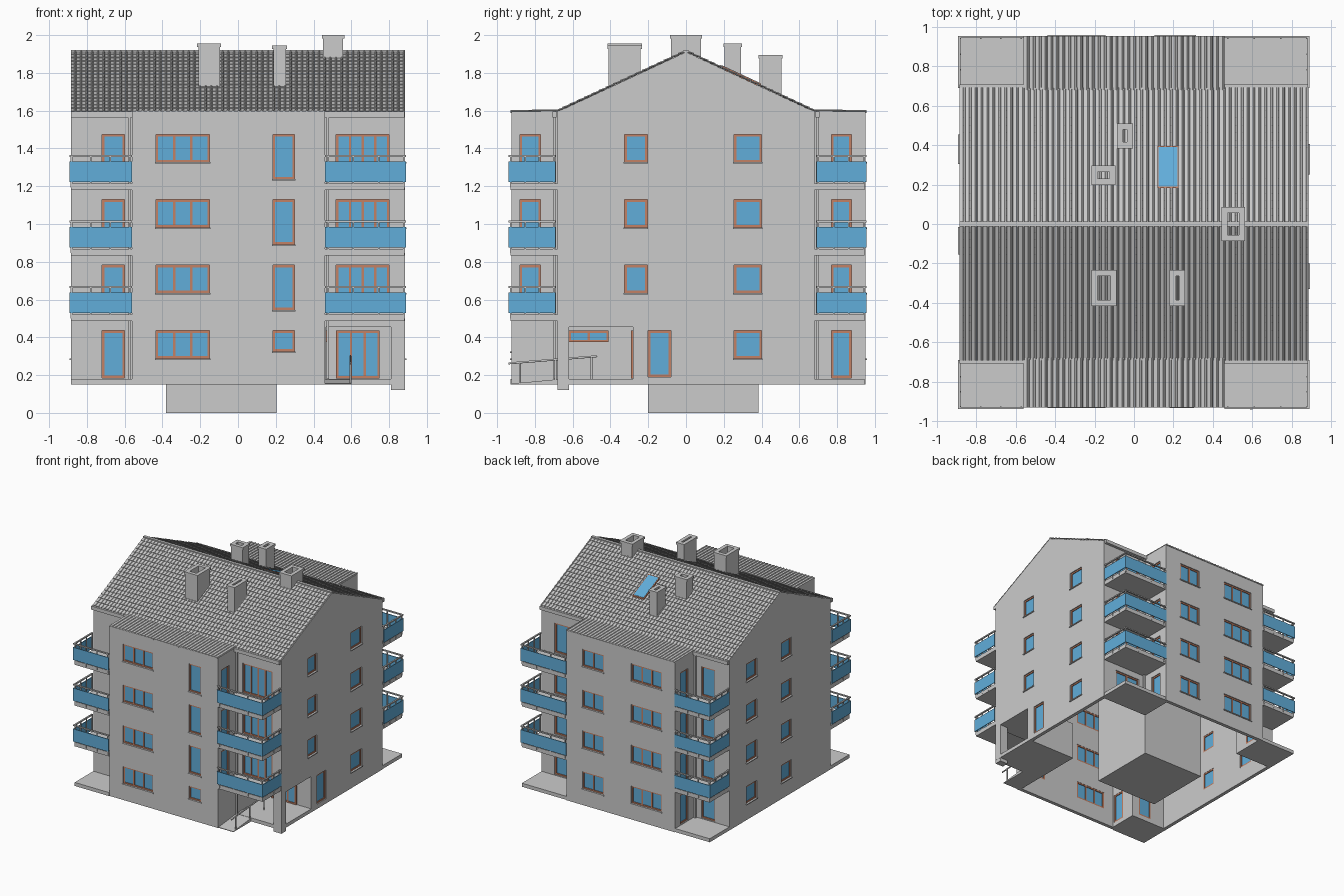
import bpy, bmesh, math
from mathutils import Vector

if "Cube" in bpy.data.objects:
    bpy.data.objects.remove(bpy.data.objects["Cube"])

def material(name, col):
    m = bpy.data.materials.new(name)
    m.diffuse_color = (*col, 1)
    m.use_nodes = True
    m.node_tree.nodes["Principled BSDF"].inputs["Base Color"].default_value = m.diffuse_color
    return m

BLUE = material("glass_blue", (0.12, 0.42, 0.70))
BROWN = material("frame_brown", (0.55, 0.22, 0.13))
parts = {}          # part name -> list of (low corner, high corner)

def box(name, x0, x1, y0, y1, z0, z1):
    parts.setdefault(name, []).append((x0, x1, y0, y1, z0, z1))

def finish(name, bm, mat=None):
    me = bpy.data.meshes.new(name)
    bm.to_mesh(me)
    bm.free()
    ob = bpy.data.objects.new(name, me)
    bpy.context.collection.objects.link(ob)
    if mat:
        me.materials.append(mat)
    return ob

def build(name, mat=None):
    bm = bmesh.new()
    for x0, x1, y0, y1, z0, z1 in parts[name]:
        g = bmesh.ops.create_cube(bm, size=1)["verts"]
        bmesh.ops.scale(bm, verts=g, vec=(x1 - x0, y1 - y0, z1 - z0))
        bmesh.ops.translate(bm, verts=g, vec=((x0 + x1) / 2, (y0 + y1) / 2, (z0 + z1) / 2))
    return finish(name, bm, mat)

X, Y, PL, PR, YF, YB = 0.885, 0.68, -0.56, 0.46, -0.925, 0.95
T, FLOOR, RISE = 0.03, 0.15, 0.3467

# hollow outer walls around the cross-shaped plan
def plan(o):
    l, r = PL + o, PR - o
    return [(-X + o, -Y + o), (l, -Y + o), (l, YF + o), (r, YF + o), (r, -Y + o), (X - o, -Y + o),
            (X - o, Y - o), (r, Y - o), (r, YB - o), (l, YB - o), (l, Y - o), (-X + o, Y - o)]

bm = bmesh.new()
rings = [[bm.verts.new((x, y, z)) for x, y in plan(o)]
         for o, z in ((0, FLOOR), (0, 1.595), (T, 1.595), (T, FLOOR))]
for a, b in zip(rings, rings[1:] + rings[:1]):
    for i in range(12):
        j = (i + 1) % 12
        bm.faces.new((a[i], a[j], b[j], b[i]))
bmesh.ops.recalc_face_normals(bm, faces=bm.faces[:])
walls = finish("outer_walls", bm)

# windows: framed panes set into a wall plane
def window(axis, pos, sign, u0, u1, z0, z1, panes=1, cut=True, sill=False):
    def put(name, a, b, d0, d1, za, zb):
        p, q = sorted((pos + sign * d0, pos + sign * d1))
        box(name, *((a, b, p, q) if axis == "y" else (p, q, a, b)), za, zb)
    f = 0.012
    if cut:
        put("cutter", u0, u1, -0.06, 0.03, z0, z1)
    d0, d1 = (-0.028, -0.008) if cut else (-0.005, 0.012)
    put("window_frames", u0, u1, d0, d1, z0, z0 + f)
    put("window_frames", u0, u1, d0, d1, z1 - f, z1)
    w = (u1 - u0 - f) / panes
    for i in range(panes + 1):
        put("window_frames", u0 + i * w, u0 + i * w + f, d0, d1, z0 + f, z1 - f)
    put("window_glass", u0 + f, u1 - f, d0 + 0.006, d1 - 0.006, z0 + f, z1 - f)
    if sill:
        put("window_sills", u0 - 0.005, u1 + 0.005, -0.01, 0.008, z0 - 0.008, z0)

for k in range(4):
    h = k * RISE
    lo, hi, door = 0.288 + h, 0.435 + h, (0.185 if k == 0 else 0.183 + h)
    window("y", YF, -1, -0.435, -0.15, lo, hi, 3, sill=True)
    window("y", YF, -1, 0.185, 0.30, 0.325 if k == 0 else 0.198 + h, hi, sill=True)
    window("y", YB, 1, -0.435, -0.15, lo, hi, 3, sill=True)
    window("y", YB, 1, 0.11, 0.31, lo, hi, 2, sill=True)
    window("x", X, 1, 0.255, 0.40, lo, hi, sill=True)
    if k:
        window("x", X, 1, -0.325, -0.205, lo, hi, sill=True)
        window("y", -Y, -1, 0.52, 0.80, door, hi, 4)
        window("x", PR, 1, -0.88, -0.77, door, hi)
    window("x", -X, -1, 0.31, 0.45, lo, hi, sill=True)
    window("x", -X, -1, -0.15, -0.02, lo, hi, sill=True)
    # balcony doors in the corner recesses
    window("y", -Y, -1, -0.72, -0.60, door, hi)
    window("x", PL, -1, -0.88, -0.77, door, hi)
    window("y", Y, 1, -0.75, -0.62, door, hi)
    window("y", Y, 1, 0.52, 0.76, door, hi, 2)
    for px, s in ((PL, -1), (PR, 1)):
        window("x", px, s, 0.77, 0.875, door, hi)
window("x", X, 1, -0.20, -0.08, 0.19, 0.435)

# covered entrance cut from the front right corner
box("cutter", 0.465, 0.81, -0.75, -0.63, 0.10, 0.455)
box("cutter", 0.83, 0.95, -0.62, -0.28, 0.10, 0.455)
box("entrance_pillar", 0.81, 0.884, -0.679, -0.62, FLOOR - 0.03, 0.46)
box("entrance_walls", PR - 0.03, 0.87, -0.28, -0.25, FLOOR, 0.47)
box("entrance_walls", PR - 0.03, PR, -0.68, -0.28, FLOOR, 0.47)
box("entrance_ceiling", PR, 0.87, -0.66, -0.28, 0.455, 0.475)
box("entrance_floor", PR, X, -0.68, -0.28, FLOOR, 0.18)
window("y", -0.28, -1, 0.52, 0.75, 0.182, 0.435, 3, cut=False)
window("x", PR, 1, -0.62, -0.41, 0.375, 0.435, 2, cut=False)

cutter = build("cutter")
cutter.hide_render = True
mod = walls.modifiers.new("openings", "BOOLEAN")
mod.operation, mod.object, mod.solver = "DIFFERENCE", cutter, "EXACT"
mod.use_self = True
dg = bpy.context.evaluated_depsgraph_get()
mesh = bpy.data.meshes.new_from_object(walls.evaluated_get(dg))
walls.modifiers.clear()
walls.data = mesh
bpy.data.objects.remove(cutter)

# stair core reaching below the ground floor
box("core_block", -0.38, 0.205, -0.20, 0.385, 0.0, 1.55)

# triangular gable ends
for s, name in ((-1, "gable_left"), (1, "gable_right")):
    bm = bmesh.new()
    f = bm.faces.new([bm.verts.new((s * X, y, z)) for y, z in ((-Y, 1.594), (Y, 1.594), (0, 1.91))])
    g = bmesh.ops.extrude_face_region(bm, geom=[f])["geom"]
    bmesh.ops.translate(bm, vec=(-s * T, 0, 0), verts=[v for v in g if isinstance(v, bmesh.types.BMVert)])
    bmesh.ops.recalc_face_normals(bm, faces=bm.faces[:])
    finish(name, bm)

# ribbed tile sheets: rows of small steps with ribs running down the slope
def roof_sheet(name, x0, x1, low, high, rows, step):
    a, b = Vector((0, *low)), Vector((0, *high))
    d = b - a
    n = Vector((0, -d.z, d.y)).normalized()
    n = n if n.z > 0 else -n
    cols = round((x1 - x0) / 0.03)
    xs = [(x0 + (i + t) * (x1 - x0) / cols, h) for i in range(cols)
          for t, h in ((0, 0), (0.6, 0), (0.7, 1), (0.9, 1))] + [(x1, 0)]
    bm = bmesh.new()
    lines = [[bm.verts.new(Vector((x, 0, 0)) + a + d * ((r + e) / rows) + n * (h * 0.005 + (1 - e) * step))
              for x, h in xs] for r in range(rows) for e in (0, 1)]
    for p, q in zip(lines, lines[1:]):
        for i in range(len(xs) - 1):
            f = (p[i], p[i + 1], q[i + 1], q[i])
            bm.faces.new(f if d.y > 0 else f[::-1])
    ob = finish(name, bm)
    m = ob.modifiers.new("thickness", "SOLIDIFY")
    m.thickness, m.offset = 0.01, -1

for s, side, yo in ((-1, "front", YF), (1, "back", YB)):
    roof_sheet("roof_slope_" + side, -X, X, (s * 0.69, 1.594), (0, 1.915), 18, 0.004)
    roof_sheet("projection_roof_" + side, PL, PR, (yo + s * 0.005, 1.598), (s * Y, 1.602), 1, 0)
box("ridge_cap", -X, X, -0.012, 0.012, 1.908, 1.921)

# roof window lying on the back slope
def skylight(name, grow, lift, mat):
    bm = bmesh.new()
    x0, x1, y0, y1 = 0.125 - grow, 0.22 + grow, 0.19 - grow, 0.39 + grow
    pts = [(x, y, 1.915 - 0.465 * y + lift) for x, y in ((x0, y0), (x1, y0), (x1, y1), (x0, y1))]
    f = bm.faces.new([bm.verts.new(p) for p in pts])
    g = bmesh.ops.extrude_face_region(bm, geom=[f])["geom"]
    bmesh.ops.translate(bm, vec=(0, 0, -0.02), verts=[v for v in g if isinstance(v, bmesh.types.BMVert)])
    bmesh.ops.recalc_face_normals(bm, faces=bm.faces[:])
    finish(name, bm, mat)

skylight("skylight_frame", 0.007, 0.012, BROWN)
skylight("skylight_glass", 0, 0.014, BLUE)

# open chimneys with a wider rim
def tube(name, x0, x1, y0, y1, z0, z1, t):
    for a, b in ((x0, x0 + t), (x1 - t, x1)):
        box(name, a, b, y0, y1, z0, z1)
    for a, b in ((y0, y0 + t), (y1 - t, y1)):
        box(name, x0 + t, x1 - t, a, b, z0, z1)

for x0, x1, y0, y1, top in ((-0.21, -0.095, -0.41, -0.24, 1.955), (0.187, 0.253, -0.41, -0.24, 1.945),
                            (0.45, 0.557, -0.08, 0.08, 2.0), (-0.21, -0.10, 0.205, 0.29, 1.955),
                            (-0.08, -0.01, 0.39, 0.505, 1.895)):
    base = 1.90 - 0.47 * max(abs(y0), abs(y1))
    tube("chimneys", x0, x1, y0, y1, base, top - 0.018, 0.025)
    tube("chimney_rims", x0 - 0.006, x1 + 0.006, y0 - 0.006, y1 + 0.006, top - 0.018, top, 0.031)

# corner balconies, gutters, downpipes and ground slabs
for sx, xi, xo in ((-1, PL, -0.893), (1, PR, 0.89)):
    for sy, yi, yo in ((-1, -Y, -0.94), (1, Y, 0.955)):
        xa, xb = sorted((xi, xo - sx * 0.008))
        ya, yb = sorted((yi, yo - sy * 0.01))
        if (sx, sy) != (1, -1):
            box("ground_slabs", xa, xb, ya, yb, FLOOR, 0.18)
        ga, gb = sorted((yi + sy * 0.005, yi + sy * 0.028))
        box("gutters", xa, xb, ga, gb, 1.565, 1.595)
        pa, pb = sorted((xi + sx * 0.008, xi + sx * 0.022))
        qa, qb = sorted((yi + sy * 0.008, yi + sy * 0.022))
        box("downpipes", pa, pb, qa, qb, 0.18, 1.57)
        for k in range(3):
            z = 0.487 + k * RISE
            box("balcony_slabs", xa, xb, ya, yb, z, z + 0.035)
            xs, ys = sorted((xi, xo)), sorted((yi + sy * 0.01, yo))
            fx, fy = sorted((xo, xo - sx * 0.006)), sorted((yo, yo - sy * 0.006))
            box("balcony_glass", *xs, *fy, z + 0.043, z + 0.150)
            box("balcony_glass", *fx, *ys, z + 0.043, z + 0.150)
            box("handrails", *xs, *sorted((yo, yo - sy * 0.012)), z + 0.174, z + 0.184)
            box("handrails", *sorted((xo, xo - sx * 0.012)), *ys, z + 0.174, z + 0.184)
            for i in range(4):
                px = xi + (xo - sx * 0.012 - xi) * (0.04 + 0.96 * i / 3)
                py = yi + (yo - sy * 0.012 - yi) * (0.08 + 0.92 * i / 3)
                qy, qx = yo - sy * 0.011, xo - sx * 0.011
                for cx, cy in ((px, qy), (qx, py)):
                    box("rail_posts", cx - 0.004, cx + 0.004, cy - 0.004, cy + 0.004, z + 0.012, z + 0.176)

# entrance ramp with sloping handrail
bm = bmesh.new()
f = bm.faces.new([bm.verts.new((PR, y, z)) for y, z in ((-0.92, 0.15), (-0.66, 0.15), (-0.66, 0.18), (-0.92, 0.155))])
g = bmesh.ops.extrude_face_region(bm, geom=[f])["geom"]
bmesh.ops.translate(bm, vec=(0.14, 0, 0), verts=[v for v in g if isinstance(v, bmesh.types.BMVert)])
bmesh.ops.recalc_face_normals(bm, faces=bm.faces[:])
finish("entrance_ramp", bm)
cu = bpy.data.curves.new("ramp_handrail", "CURVE")
cu.dimensions, cu.bevel_depth, cu.bevel_resolution = "3D", 0.006, 1
for path in (((-0.94, 0.262), (-0.47, 0.30)), ((-0.88, 0.155), (-0.88, 0.265)),
             ((-0.69, 0.17), (-0.69, 0.28)), ((-0.50, 0.18), (-0.50, 0.297))):
    sp = cu.splines.new("POLY")
    sp.points.add(1)
    for p, (y, z) in zip(sp.points, path):
        p.co = (0.595, y, z, 1)
bpy.context.collection.objects.link(bpy.data.objects.new("ramp_handrail", cu))

for name in [n for n in parts if n != "cutter"]:
    build(name, BLUE if "glass" in name else BROWN if name == "window_frames" else None)
